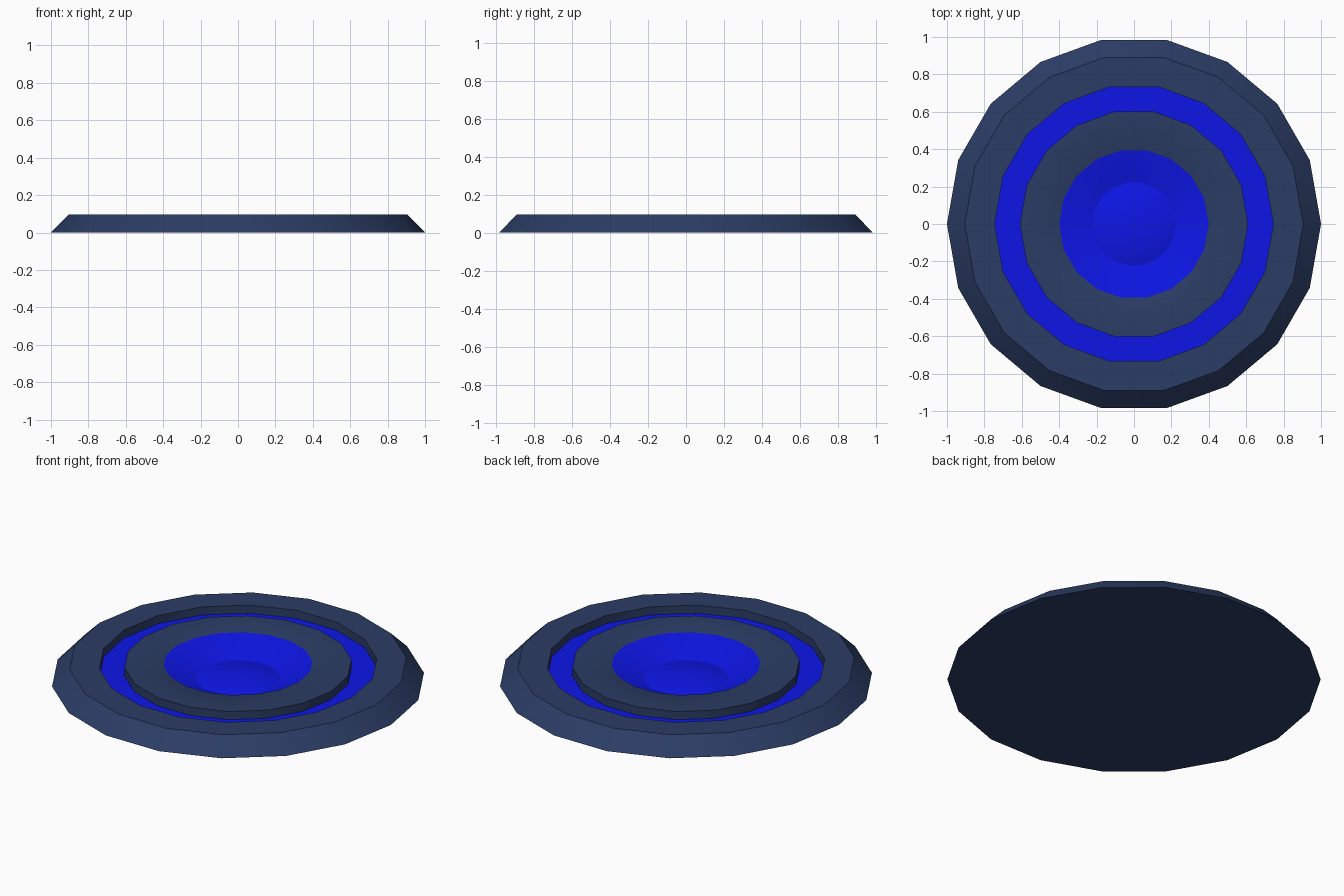
import bpy, bmesh
from math import cos, sin, tau, radians

if "Cube" in bpy.data.objects:
    bpy.data.objects.remove(bpy.data.objects["Cube"])


def material(name, rgb):
    m = bpy.data.materials.new(name)
    m.diffuse_color = (*rgb, 1)
    m.use_nodes = True
    m.node_tree.nodes["Principled BSDF"].inputs["Base Color"].default_value = m.diffuse_color
    return m


def lathe(name, profile, sides, mat, closed=False, smooth=None):
    """Spin (radius, z) points around z; radius 0 becomes a pole."""
    bm = bmesh.new()
    rings = []
    for r, z in profile:
        n = sides if r > 0 else 1
        rings.append([bm.verts.new((r * cos(tau * i / sides), r * sin(tau * i / sides), z))
                      for i in range(n)])
    pairs = list(zip(rings, rings[1:]))
    if closed:
        pairs.append((rings[-1], rings[0]))
    for a, b in pairs:
        for i in range(sides):
            j = (i + 1) % sides
            quad = [a[i % len(a)], a[j % len(a)], b[j % len(b)], b[i % len(b)]]
            bm.faces.new(list(dict.fromkeys(quad)))
    bmesh.ops.recalc_face_normals(bm, faces=bm.faces)
    me = bpy.data.meshes.new(name)
    bm.to_mesh(me)
    bm.free()
    ob = bpy.data.objects.new(name, me)
    bpy.context.collection.objects.link(ob)
    me.materials.append(mat)
    if smooth:
        bpy.ops.object.select_all(action='DESELECT')
        ob.select_set(True)
        bpy.context.view_layer.objects.active = ob
        bpy.ops.object.shade_smooth_by_angle(angle=radians(smooth))
    return ob


slate = material("slate", (0.024, 0.046, 0.13))
blue = material("blue", (0.004, 0.008, 0.8))
TOP, FLOOR, SIDES = 0.095, 0.047, 18

# Bevelled base plate with a ring groove and a central recess
base = lathe("base_plate", [(0, 0), (1, 0), (0.905, TOP), (0.745, TOP), (0.745, FLOOR),
                            (0.61, FLOOR), (0.61, TOP), (0.4, TOP), (0.215, 0.006), (0, 0.006)],
             SIDES, slate, smooth=30)

# Groove floor and recess wall are glowing blue
base.data.materials.append(blue)
for f in base.data.polygons:
    r = f.center.xy.length
    if r < 0.4 and f.center.z > 0.001 and f.normal.z > 0 or (0.61 < r < 0.74 and abs(f.center.z - FLOOR) < 0.001):
        f.material_index = 1

# Shallow domed lens in the recess
RIM, RISE, STEPS = 0.225, 0.03, 6
R = (RIM ** 2 + RISE ** 2) / (2 * RISE)
dome = []
for k in range(STEPS + 1):
    r = RIM * (1 - k / STEPS)
    dome.append((r, 0.01 + RISE - R + (R * R - r * r) ** 0.5))
lathe("lens", dome, 48, blue, smooth=30)
